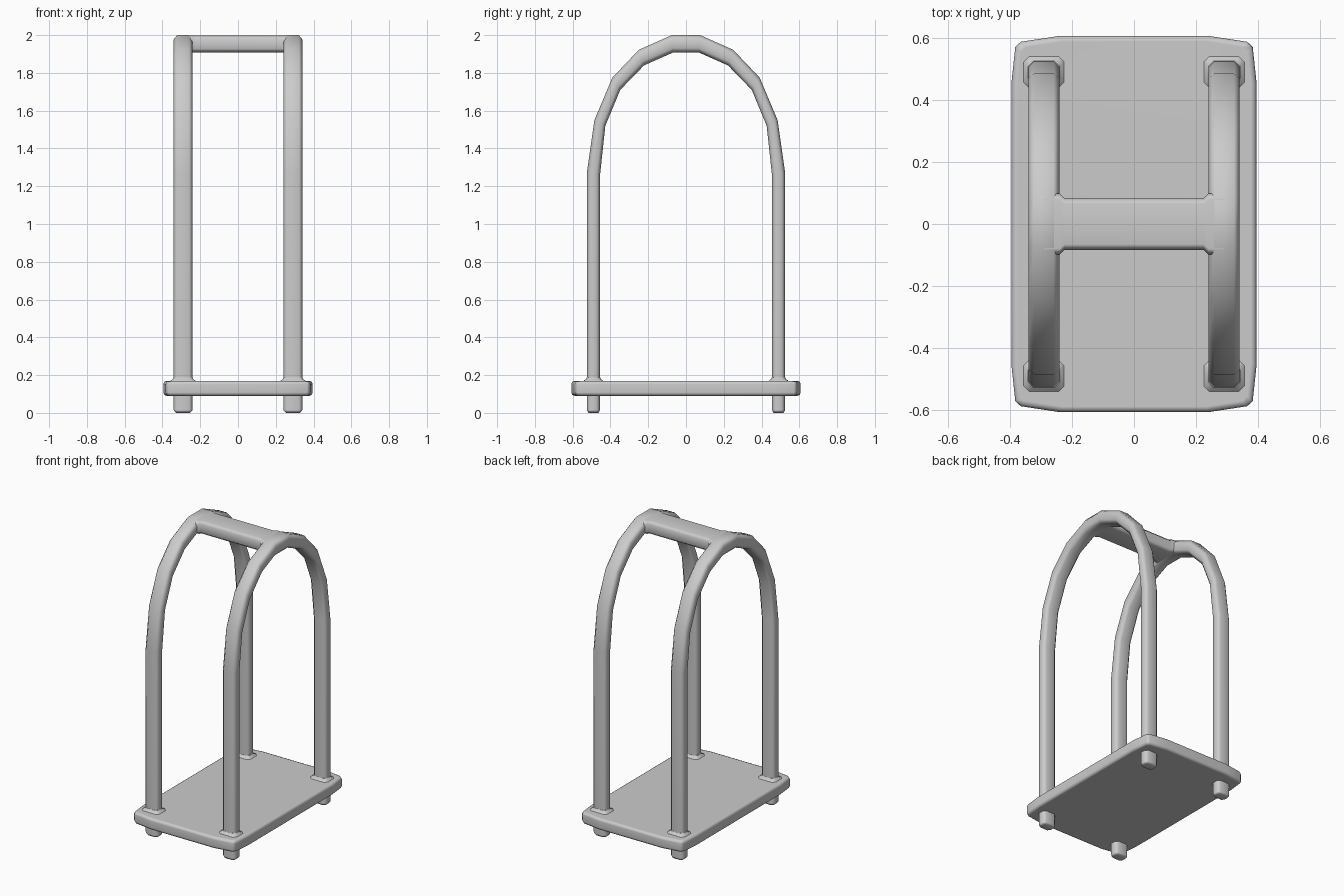
import bpy, bmesh, math
from mathutils import Vector

if "Cube" in bpy.data.objects:
    bpy.data.objects.remove(bpy.data.objects["Cube"])


def loft(name, rings):
    """Skin a list of equal-length point rings and cap both ends."""
    bm = bmesh.new()
    loops = [[bm.verts.new(p) for p in ring] for ring in rings]
    n = len(loops[0])
    for a, b in zip(loops, loops[1:]):
        for i in range(n):
            j = (i + 1) % n
            bm.faces.new((a[i], a[j], b[j], b[i]))
    bm.faces.new(loops[0])
    bm.faces.new(loops[-1])
    bmesh.ops.recalc_face_normals(bm, faces=bm.faces)
    mesh = bpy.data.meshes.new(name)
    bm.to_mesh(mesh)
    bm.free()
    obj = bpy.data.objects.new(name, mesh)
    bpy.context.collection.objects.link(obj)
    bpy.ops.object.select_all(action='DESELECT')
    obj.select_set(True)
    bpy.context.view_layer.objects.active = obj
    bpy.ops.object.shade_smooth_by_angle(angle=math.radians(52))
    obj.modifiers.new("Weighted", 'WEIGHTED_NORMAL').keep_sharp = True
    return obj


def octagon(w, h, c):
    """Chamfered rectangle of half sizes w, h and chamfer c."""
    return [(w, h - c), (w - c, h), (c - w, h), (-w, h - c),
            (-w, c - h), (c - w, -h), (w - c, -h), (w, c - h)]


# Deck: bowed plate with softened rims
corner = [(0.395, 0.46), (0.383, 0.572), (0.365, 0.588), (0.24, 0.607)]
outline = (corner + [(-x, y) for x, y in reversed(corner)]
           + [(-x, -y) for x, y in corner]
           + [(x, -y) for x, y in reversed(corner)])


def deck_ring(inset, z):
    return [(x * (1 - inset / 0.395), y * (1 - inset / 0.607), z)
            for x, y in outline]


loft("deck", [deck_ring(0.018, 0.09), deck_ring(0.005, 0.095),
              deck_ring(0, 0.108), deck_ring(0, 0.152),
              deck_ring(0.005, 0.165), deck_ring(0.018, 0.17)])

# Hoops: outer and inner (y, z) points from foot to apex, mirrored in y
half = [((0.525, 0.015), (0.455, 0.015)), ((0.525, 1.27), (0.455, 1.26)),
        ((0.485, 1.55), (0.427, 1.52)), ((0.39, 1.775), (0.348, 1.71)),
        ((0.25, 1.922), (0.222, 1.84)), ((0.075, 2.0), (0.07, 1.907))]
stations = half + [tuple((-y, z) for y, z in s) for s in reversed(half)]


def hoop_ring(x0, outer, inner, scale=1.0, drop=0.0):
    o, i = Vector(outer), Vector(inner)
    mid, d = (o + i) / 2, (o - i) / 2
    c = 0.018
    ring = []
    for u, v in octagon(0.05, 0.035, c):
        p = mid + d * (v / 0.035 * scale)
        ring.append((x0 + u * scale, p.x, p.y - drop))
    return ring


for side, sx in (("left", -1), ("right", 1)):
    x0 = sx * 0.291
    rings = [hoop_ring(x0, *s) for s in stations]
    rings.insert(0, hoop_ring(x0, *stations[0], 0.75, 0.015))
    rings.append(hoop_ring(x0, *stations[-1], 0.75, 0.015))
    loft(side + "_hoop", rings)

    # Fillet collars where the posts meet the deck
    for end, sy in (("front", -1), ("back", 1)):
        loft(f"{end}_{side}_collar",
             [[(x0 + u, sy * 0.49 + v, z) for u, v in
               octagon(0.05 + g, 0.035 + g, 0.018)]
              for g, z in ((0.017, 0.165), (0.015, 0.172),
                           (0.005, 0.178), (0.001, 0.188))])

# Top crossbar: flat bar flaring slightly into the hoops
loft("crossbar",
     [[(x, u, 1.9535 + v) for u, v in octagon(w, 0.0455, 0.019)]
      for x, w in ((-0.29, 0.1), (-0.24, 0.098), (-0.225, 0.084),
                   (0.225, 0.084), (0.24, 0.098), (0.29, 0.1))])
